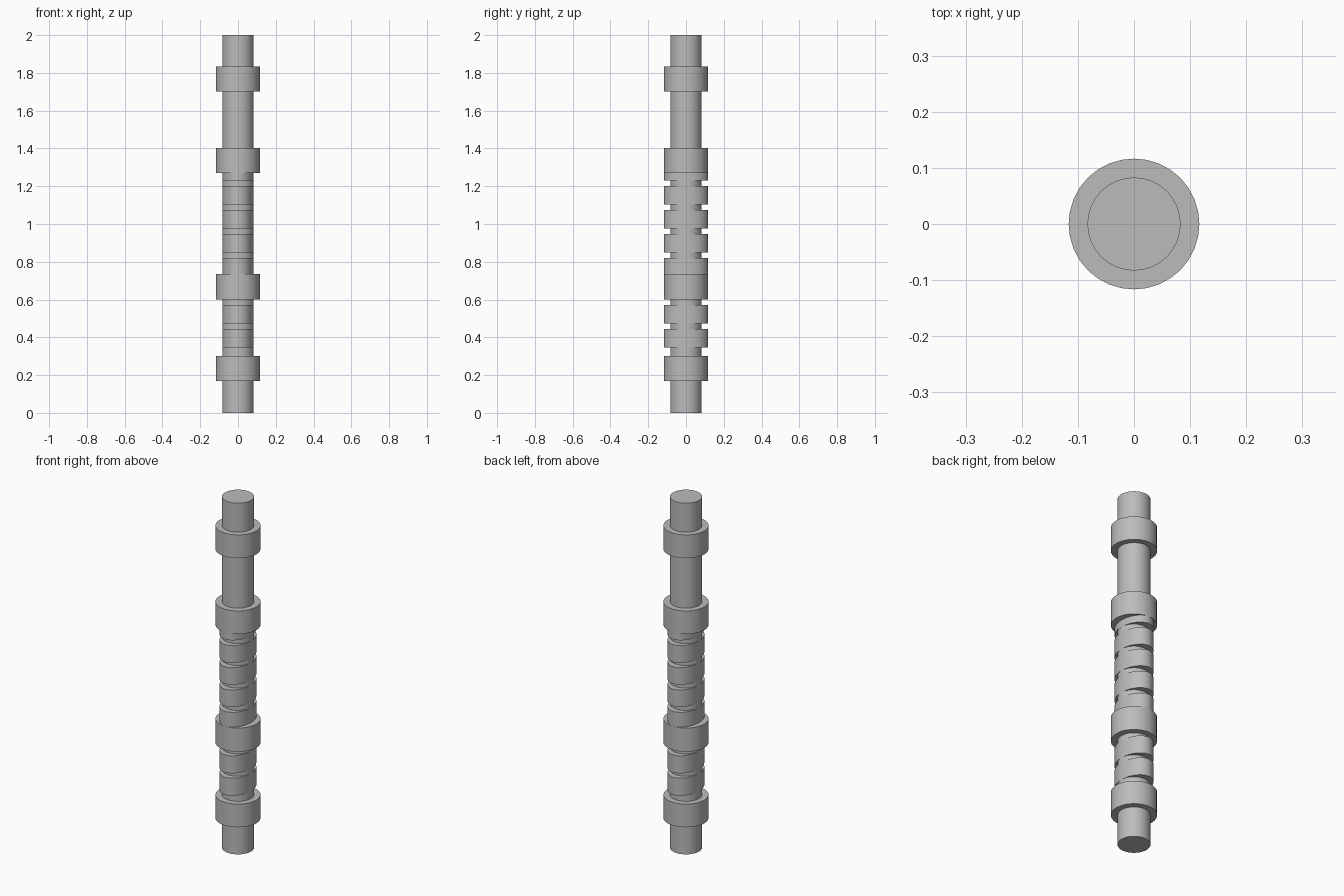
import bpy
import math

cube = bpy.data.objects.get("Cube")
if cube:
    bpy.data.objects.remove(cube, do_unlink=True)

SHAFT_R = 0.083
COLLAR_R = 0.1165

steel = bpy.data.materials.new("grey steel")
steel.use_nodes = True
steel.diffuse_color = (0.5, 0.5, 0.5, 1)
steel.node_tree.nodes["Principled BSDF"].inputs["Base Color"].default_value = (0.5, 0.5, 0.5, 1)


def disc(name, bottom, top, rx, ry):
    """Round or oval cylinder between two heights."""
    bpy.ops.mesh.primitive_cylinder_add(
        vertices=32, radius=1, depth=1, location=(0, 0, (bottom + top) / 2))
    ob = bpy.context.object
    ob.name = name
    ob.scale = (rx, ry, top - bottom)
    bpy.ops.object.transform_apply(location=False, rotation=False, scale=True)
    bpy.ops.object.shade_smooth_by_angle(angle=math.radians(30))
    ob.data.materials.append(steel)
    return ob


# Central shaft
disc("shaft", 0, 2, SHAFT_R, SHAFT_R)

# Round bearing collars
for i, (bottom, top) in enumerate([(0.17, 0.302), (0.6, 0.735), (1.27, 1.402), (1.702, 1.835)]):
    disc(f"collar_{i + 1}", bottom, top, COLLAR_R, COLLAR_R)

# Oval cams, long axis front to back; the end ones run into the collars
cams = [(0.345, 0.445), (0.472, 0.572),
        (0.735, 0.82), (0.85, 0.947), (0.977, 1.075), (1.102, 1.2), (1.23, 1.27)]
for i, (bottom, top) in enumerate(cams):
    disc(f"oval_cam_{i + 1}", bottom, top, SHAFT_R, COLLAR_R)
